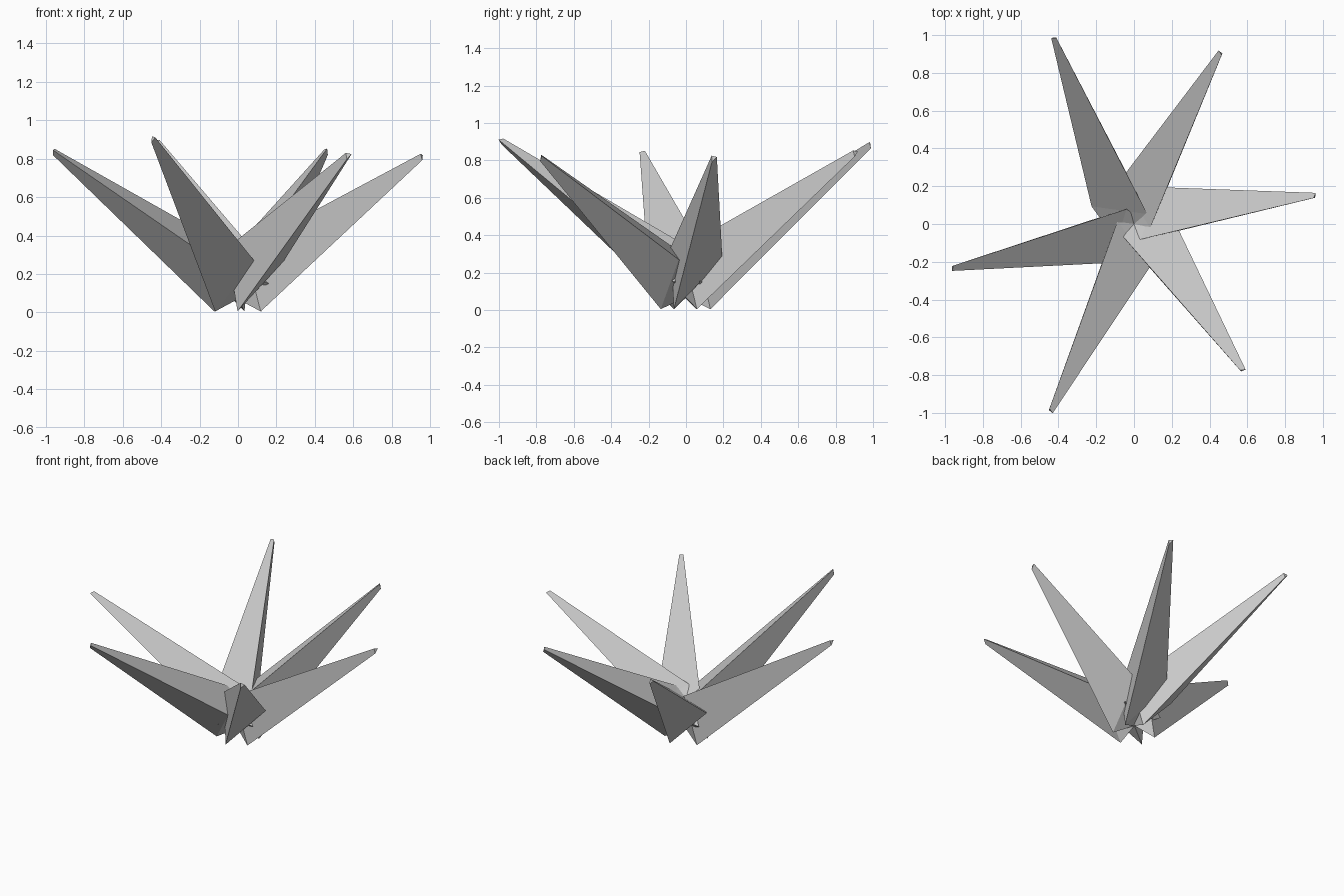
import bpy
import bmesh
from math import atan2
from mathutils import Matrix, Vector

cube = bpy.data.objects.get("Cube")
if cube:
    bpy.data.objects.remove(cube)

# Single grey material
grey = bpy.data.materials.new("grey")
grey.use_nodes = True
colour = (0.6, 0.6, 0.6, 1)
grey.diffuse_color = colour
grey.node_tree.nodes["Principled BSDF"].inputs["Base Color"].default_value = colour

# Root of a spike pointing along +x: a tilted triangle and a point behind it
ROOT = [Vector(p) for p in ((0.107, -0.082, 0.005), (0.174, 0.17, 0.27), (0.02, -0.086, 0.335))]
HEEL = Vector((-0.14, 0.10, 0.15))
CENTRE = sum(ROOT, Vector()) / 3
TIP_SCALE = 0.1


def spike(name, tip):
    """Three-sided root drawn out into a long blade with a small blunt tip."""
    tip = Vector(tip)
    turn = Matrix.Rotation(atan2(tip.y, tip.x), 3, 'Z')
    bm = bmesh.new()
    heel = bm.verts.new(turn @ HEEL)
    root = [bm.verts.new(turn @ p) for p in ROOT]
    end = [bm.verts.new(tip + turn @ (p - CENTRE) * TIP_SCALE) for p in ROOT]
    bm.faces.new(end)
    for i in range(3):
        j = (i + 1) % 3
        bm.faces.new((root[i], root[j], end[j], end[i]))
        bm.faces.new((heel, root[j], root[i]))
    bmesh.ops.recalc_face_normals(bm, faces=bm.faces)
    mesh = bpy.data.meshes.new(name)
    bm.to_mesh(mesh)
    bm.free()
    mesh.materials.append(grey)
    bpy.context.collection.objects.link(bpy.data.objects.new(name, mesh))


# Ring of six spikes leaning outwards
TIPS = {
    "back_right_spike": (-0.42, 0.985, 0.885),
    "back_left_spike": (0.46, 0.905, 0.84),
    "left_spike": (0.957, 0.147, 0.812),
    "front_left_spike": (0.573, -0.775, 0.817),
    "front_right_spike": (-0.443, -0.988, 0.904),
    "right_spike": (-0.96, -0.23, 0.838),
}
for name, tip in TIPS.items():
    spike(name, tip)
